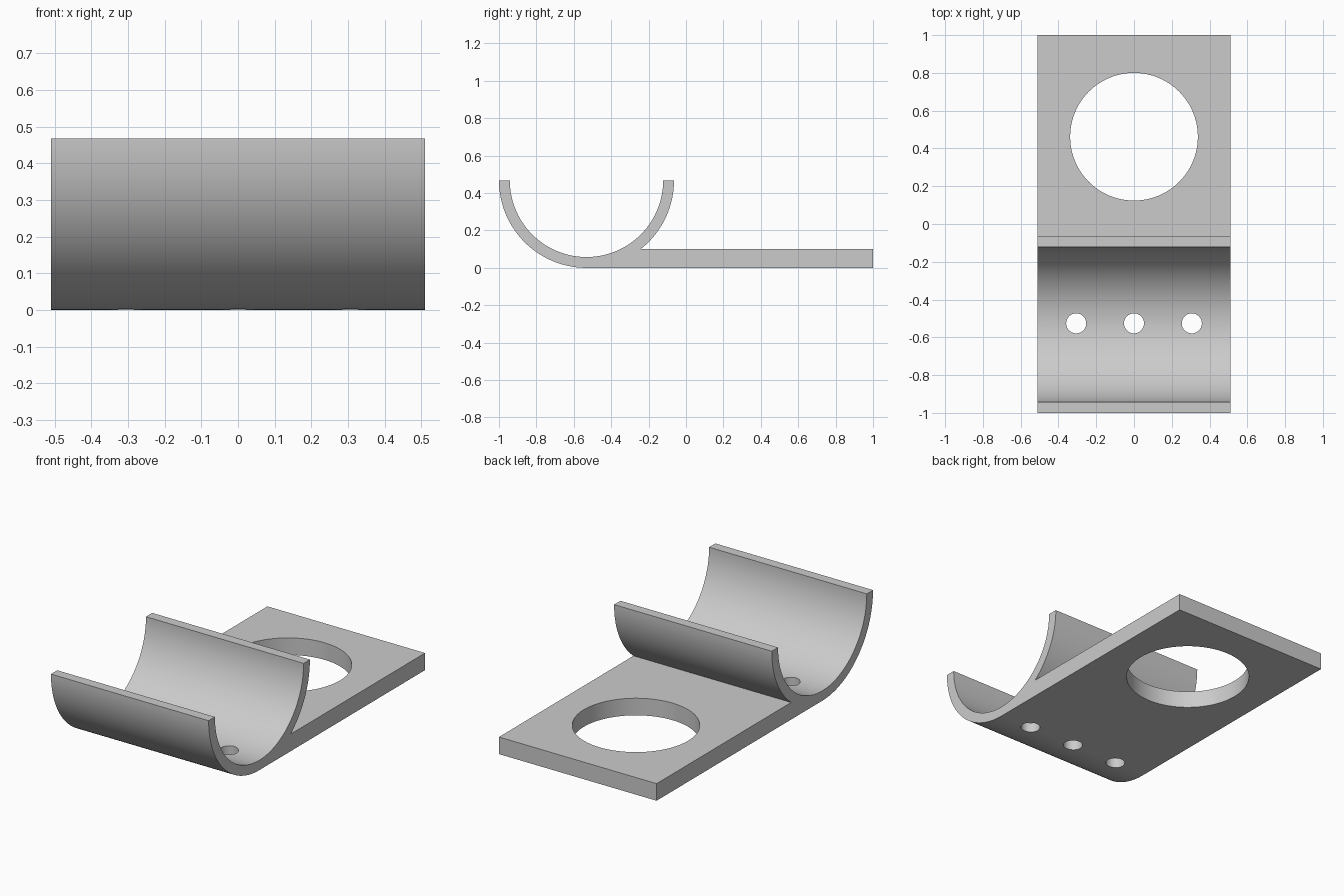
import bpy, bmesh
from math import sin, cos, asin, pi, radians
from mathutils import Matrix

cube = bpy.data.objects.get("Cube")
if cube:
    bpy.data.objects.remove(cube, do_unlink=True)

HALF_WIDTH = 0.51
CENTRE_Y, CENTRE_Z = -0.532, 0.468      # axis of the half-round cradle
OUTER, INNER = 0.468, 0.41
PLATE = 0.1                             # plate thickness

steel = bpy.data.materials.new("plain grey")
steel.use_nodes = True
steel.diffuse_color = (0.6, 0.6, 0.6, 1)
steel.node_tree.nodes["Principled BSDF"].inputs["Base Color"].default_value = (0.6, 0.6, 0.6, 1)


def arc(radius, start, end, steps):
    """Points (y, z) on an arc about the cradle axis."""
    angles = [start + (end - start) * i / steps for i in range(steps + 1)]
    return [(CENTRE_Y + radius * cos(a), CENTRE_Z + radius * sin(a)) for a in angles]


def add_object(name, bm):
    bmesh.ops.recalc_face_normals(bm, faces=bm.faces)
    mesh = bpy.data.meshes.new(name)
    bm.to_mesh(mesh)
    bm.free()
    mesh.materials.append(steel)
    obj = bpy.data.objects.new(name, mesh)
    bpy.context.collection.objects.link(obj)
    return obj


# Side profile: outer arc down to the plate, around the plate, up the back lip, inner arc
junction = asin((PLATE - CENTRE_Z) / OUTER)
profile = (arc(OUTER, -pi, -pi / 2, 40)
           + [(1, 0), (1, PLATE)]
           + arc(OUTER, junction, 0, 24)
           + arc(INNER, 0, -pi, 80))

bm = bmesh.new()
side = bm.faces.new([bm.verts.new((-HALF_WIDTH, y, z)) for y, z in profile])
swept = bmesh.ops.extrude_face_region(bm, geom=[side])["geom"]
bmesh.ops.translate(bm, vec=(2 * HALF_WIDTH, 0, 0),
                    verts=[v for v in swept if isinstance(v, bmesh.types.BMVert)])
bracket = add_object("cradle_bracket", bm)

# Drill holes: one large in the plate, three small in the cradle floor
bm = bmesh.new()
for x, y, radius, sides in [(0, 0.462, 0.338, 96)] + [(i * 0.306, -0.526, 0.053, 48) for i in (-1, 0, 1)]:
    bmesh.ops.create_cone(bm, cap_ends=True, segments=sides, radius1=radius, radius2=radius,
                          depth=0.4, matrix=Matrix.Translation((x, y, 0.05)))
drills = add_object("hole_cutters", bm)
drills.hide_render = True

cut = bracket.modifiers.new("holes", "BOOLEAN")
cut.operation, cut.solver, cut.object = "DIFFERENCE", "EXACT", drills
bpy.ops.object.select_all(action="DESELECT")
bpy.context.view_layer.objects.active = bracket
bracket.select_set(True)
bpy.ops.object.modifier_apply(modifier=cut.name)
bpy.data.objects.remove(drills, do_unlink=True)

# Smooth the curved walls, keep the large plane faces flat
bpy.ops.object.shade_smooth_by_angle(angle=radians(30))
for face in bracket.data.polygons:
    n = face.normal
    if abs(n.x) > 0.9999 or (abs(n.z) > 0.9999 and face.center.y > CENTRE_Y + 0.1):
        face.use_smooth = False
